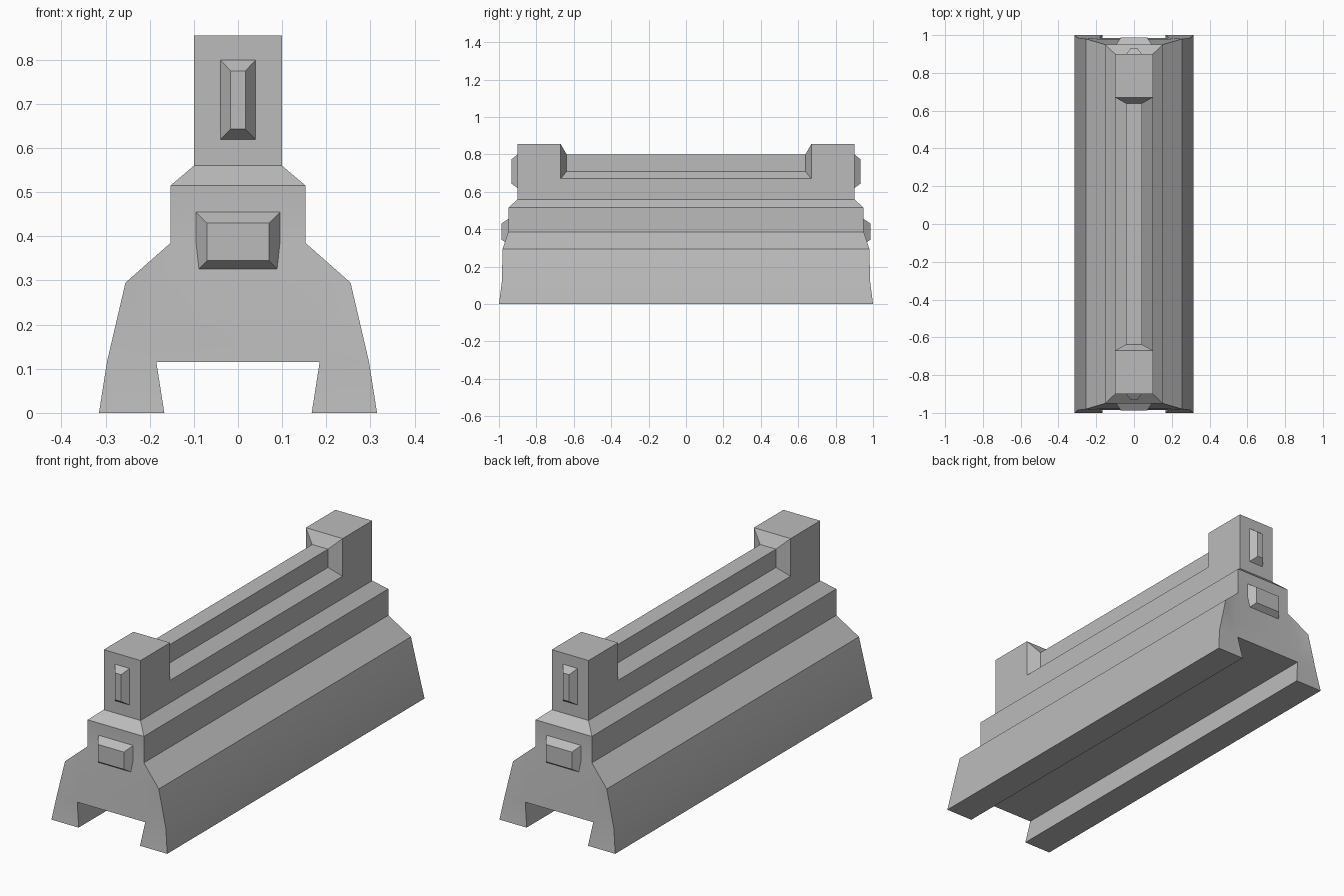
import bpy
import bmesh

cube = bpy.data.objects.get("Cube")
if cube:
    bpy.data.objects.remove(cube, do_unlink=True)

grey = bpy.data.materials.new("plain_grey")
grey.use_nodes = True
colour = (0.5, 0.5, 0.5, 1)
grey.diffuse_color = colour
grey.node_tree.nodes["Principled BSDF"].inputs["Base Color"].default_value = colour


def finish(name, bm, smooth=False):
    bmesh.ops.remove_doubles(bm, verts=bm.verts, dist=0.0005)
    bmesh.ops.recalc_face_normals(bm, faces=bm.faces)
    mesh = bpy.data.meshes.new(name)
    bm.to_mesh(mesh)
    bm.free()
    mesh.materials.append(grey)
    obj = bpy.data.objects.new(name, mesh)
    bpy.context.collection.objects.link(obj)
    if smooth:
        bpy.ops.object.select_all(action="DESELECT")
        obj.select_set(True)
        bpy.context.view_layer.objects.active = obj
        bpy.ops.object.shade_smooth_by_angle(angle=0.42)
    return obj


def face(bm, points):
    bm.faces.new([bm.verts.new(p) for p in points])


def rect(half_x, y, low, high):
    return [(-half_x, y, low), (half_x, y, low), (half_x, y, high), (-half_x, y, high)]


def loft(name, sections):
    """Join equal point loops into a closed solid."""
    bm = bmesh.new()
    rings = [[bm.verts.new(p) for p in s] for s in sections]
    bm.faces.new(rings[0])
    bm.faces.new(rings[-1])
    for a, b in zip(rings, rings[1:]):
        for i in range(len(a)):
            j = (i + 1) % len(a)
            bm.faces.new((a[i], a[j], b[j], b[i]))
    return finish(name, bm)


# Stepped body: corner points of one end, as x, y, z
crown = (0.10, 0.90, 0.56)
ledge = (0.153, 0.95, 0.515)
waist = (0.153, 0.95, 0.385)
shoulder = (0.255, 0.98, 0.295)
panel = (0.20, 0.98, 0.20)
hip = (0.297, 0.985, 0.115)
arch = (0.185, 0.985, 0.115)
toe = (0.315, 1.0, 0)
heel = (0.167, 1.0, 0)


def flip(p, sx, sy):
    return (p[0] * sx, p[1] * sy, p[2])


bm = bmesh.new()
for sy in (-1, 1):
    # End faces across the middle
    for a, b in ((crown, ledge), (ledge, waist), (waist, panel), (panel, arch)):
        face(bm, [flip(a, -1, sy), flip(a, 1, sy), flip(b, 1, sy), flip(b, -1, sy)])
    # End faces of the legs
    for sx in (-1, 1):
        for loop in ((waist, shoulder, panel), (shoulder, hip, arch, panel),
                     (hip, toe, heel, arch)):
            face(bm, [flip(p, sx, sy) for p in loop])
# Long sides, feet and channel walls
outline = [crown, ledge, waist, shoulder, hip, toe, heel, arch]
for sx in (-1, 1):
    for a, b in zip(outline, outline[1:]):
        face(bm, [flip(a, sx, -1), flip(a, sx, 1), flip(b, sx, 1), flip(b, sx, -1)])
# Top and channel roof
for p in (crown, arch):
    face(bm, [flip(p, -1, -1), flip(p, 1, -1), flip(p, 1, 1), flip(p, -1, 1)])
finish("stepped_body", bm, smooth=True)

# Upper block with a raised post at each end
side = [(0.90, 0.56), (0.90, 0.855), (0.67, 0.855), (0.67, 0.67)]
side += [(-y, z) for y, z in reversed(side)]
loft("upper_block", [[(x, y, z) for y, z in side] for x in (-0.10, 0.10)])

# Raised rail with sloped base and flared ends
loft("top_rail", [rect(0.10, -0.67, 0.67, 0.855), rect(0.043, -0.638, 0.71, 0.80),
                  rect(0.043, 0.638, 0.71, 0.80), rect(0.10, 0.67, 0.67, 0.855)])
bm = bmesh.new()
for sx in (-1, 1):
    face(bm, [(sx * 0.10, -0.67, 0.67), (sx * 0.10, 0.67, 0.67),
              (sx * 0.043, 0.638, 0.71), (sx * 0.043, -0.638, 0.71)])
base = finish("rail_base", bm)
for poly in base.data.polygons:
    if poly.normal.z < 0:
        poly.flip()

# Bevelled blocks on both ends
for sy, end in ((-1, "front"), (1, "back")):
    loft(end + "_post_block", [rect(0.04, sy * 0.90, 0.62, 0.80),
                               rect(0.017, sy * 0.932, 0.643, 0.775)])
    loft(end + "_body_block", [rect(0.095, sy * 0.95, 0.32, 0.455),
                               rect(0.07, sy * 0.987, 0.345, 0.43)])
